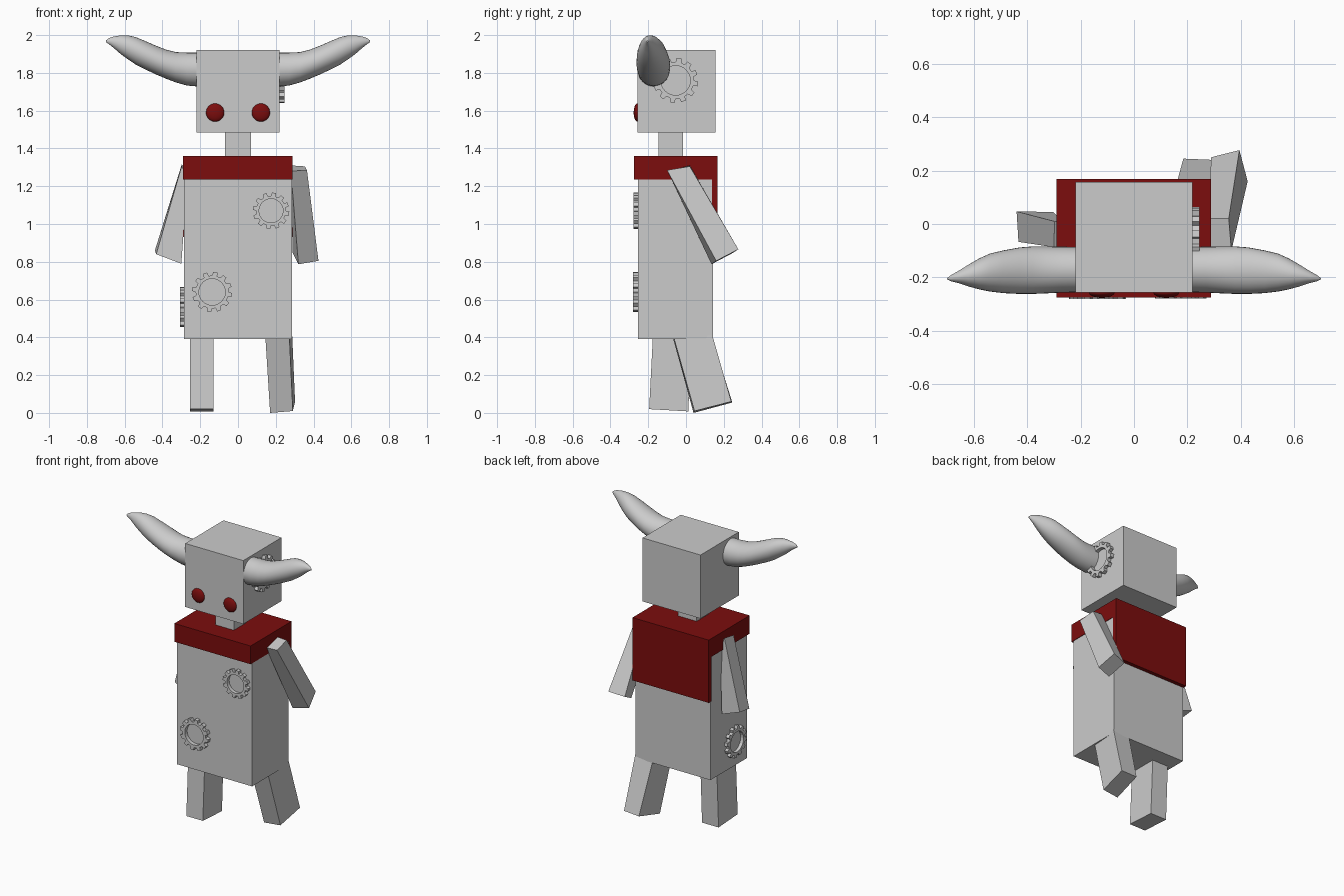
import bpy, bmesh, math
from mathutils import Vector, Matrix

if "Cube" in bpy.data.objects:
    bpy.data.objects.remove(bpy.data.objects["Cube"])


def material(name, rgb):
    m = bpy.data.materials.new(name)
    m.diffuse_color = (*rgb, 1)
    m.use_nodes = True
    m.node_tree.nodes["Principled BSDF"].inputs["Base Color"].default_value = m.diffuse_color
    return m


GREY = material("light_grey", (0.6, 0.6, 0.6))
RED = material("dark_red", (0.2, 0.004, 0.004))


def make(name, verts, faces, mat):
    me = bpy.data.meshes.new(name)
    me.from_pydata(verts, [], faces)
    bm = bmesh.new()
    bm.from_mesh(me)
    bmesh.ops.recalc_face_normals(bm, faces=bm.faces)
    bm.to_mesh(me)
    bm.free()
    me.materials.append(mat)
    ob = bpy.data.objects.new(name, me)
    bpy.context.collection.objects.link(ob)
    return ob


def smooth(ob, angle):
    bpy.ops.object.select_all(action='DESELECT')
    ob.select_set(True)
    bpy.context.view_layer.objects.active = ob
    bpy.ops.object.shade_smooth_by_angle(angle=math.radians(angle))


def block(name, bottom, top, mat=GREY):
    """Six-sided block from four bottom and four top corners."""
    sides = [(i, (i + 1) % 4, (i + 1) % 4 + 4, i + 4) for i in range(4)]
    return make(name, bottom + top, [(0, 1, 2, 3), (4, 5, 6, 7)] + sides, mat)


def box(name, x, y, z, mat=GREY):
    ring = [(x[0], y[0]), (x[1], y[0]), (x[1], y[1]), (x[0], y[1])]
    return block(name, [(*p, z[0]) for p in ring], [(*p, z[1]) for p in ring], mat)


def gear(name, centre, normal, r, depth, teeth=12):
    """Toothed ring lying on a flat wall; r is the pitch radius."""
    rot = Vector(normal).to_track_quat('Z', 'Y').to_matrix()
    steps = ((0.0, 0.9), (0.4, 0.9), (0.5, 1.1), (0.9, 1.1))
    angles, radii = [], []
    for t in range(teeth):
        for off, k in steps:
            angles.append((t + off) * 2 * math.pi / teeth)
            radii.append(r * k)
    n = len(angles)
    verts = []
    for scale_in, h in ((False, -0.01), (False, depth), (True, depth), (True, -0.01)):
        for a, rad in zip(angles, radii):
            q = r * 0.72 if scale_in else rad
            verts.append(Vector(centre) + rot @ Vector((q * math.cos(a), q * math.sin(a), h)))
    faces = [(k * n + i, k * n + (i + 1) % n, (k + 1) % 4 * n + (i + 1) % n, (k + 1) % 4 * n + i)
             for k in range(4) for i in range(n)]
    return make(name, verts, faces, GREY)


# Head, neck, torso
box("head", (-0.22, 0.22), (-0.257, 0.157), (1.485, 1.92))
box("neck", (-0.07, 0.07), (-0.145, -0.015), (1.34, 1.50))
box("torso", (-0.285, 0.285), (-0.255, 0.142), (0.39, 1.35))

# Red shoulder collar and short back cape
box("collar", (-0.29, 0.288), (-0.275, 0.168), (1.235, 1.36), RED)
box("cape", (-0.29, 0.288), (0.138, 0.168), (0.93, 1.3), RED)

# Right-hand arm (+x), swung back, and the other splayed outwards
block("arm_swung",
      [(0.32, 0.135, 0.787), (0.426, 0.16, 0.805), (0.395, 0.277, 0.866), (0.289, 0.25, 0.848)],
      [(0.28, -0.098, 1.28), (0.365, -0.10, 1.285), (0.355, 0.02, 1.305), (0.28, 0.02, 1.31)])
block("arm_splayed",
      [(-0.433, -0.067, 0.84), (-0.30, -0.085, 0.79), (-0.303, 0.045, 0.81), (-0.44, 0.047, 0.86)],
      [(-0.30, -0.087, 1.30), (-0.265, -0.09, 1.28), (-0.265, 0.01, 1.28), (-0.298, 0.01, 1.315)])

# Legs
block("leg_back",
      [(0.17, 0.04, 0.0), (0.29, 0.045, 0.01), (0.302, 0.24, 0.06), (0.185, 0.245, 0.055)],
      [(0.145, -0.07, 0.40), (0.272, -0.065, 0.40), (0.287, 0.14, 0.41), (0.155, 0.135, 0.41)])
block("leg_front",
      [(-0.255, -0.195, 0.02), (-0.13, -0.195, 0.02), (-0.13, 0.012, 0.008), (-0.255, 0.012, 0.008)],
      [(-0.255, -0.175, 0.41), (-0.13, -0.175, 0.41), (-0.13, 0.03, 0.40), (-0.255, 0.03, 0.40)])

# Horns: x, centre y, centre z, half-width y, half-height z
HORN = [(0.20, -0.171, 1.817, 0.085, 0.090), (0.27, -0.171, 1.82, 0.086, 0.087),
        (0.33, -0.172, 1.83, 0.088, 0.080), (0.38, -0.173, 1.846, 0.089, 0.077),
        (0.43, -0.175, 1.866, 0.087, 0.076), (0.49, -0.179, 1.893, 0.080, 0.075),
        (0.54, -0.182, 1.916, 0.071, 0.073), (0.58, -0.187, 1.934, 0.058, 0.064),
        (0.62, -0.193, 1.949, 0.041, 0.050), (0.66, -0.199, 1.963, 0.022, 0.029),
        (0.685, -0.203, 1.968, 0.012, 0.015), (0.70, -0.205, 1.967, 0.003, 0.004)]
SEG = 32
for side, label in ((1, "right"), (-1, "left")):
    verts = [(side * x, y + ry * math.cos(2 * math.pi * i / SEG), z + rz * math.sin(2 * math.pi * i / SEG))
             for x, y, z, ry, rz in HORN for i in range(SEG)]
    faces = [(k * SEG + i, k * SEG + (i + 1) % SEG, (k + 1) * SEG + (i + 1) % SEG, (k + 1) * SEG + i)
             for k in range(len(HORN) - 1) for i in range(SEG)]
    last = (len(HORN) - 1) * SEG
    faces += [tuple(range(SEG)), tuple(range(last, last + SEG))]
    smooth(make("horn_" + label, verts, faces, GREY), 50)

# Eyes: flattened balls on the face
for side, label in ((1, "right"), (-1, "left")):
    bpy.ops.mesh.primitive_uv_sphere_add(segments=32, ring_count=16, radius=1,
                                         location=(side * 0.121, -0.257, 1.59))
    eye = bpy.context.object
    eye.name = "eye_" + label
    eye.scale = (0.048, 0.02, 0.048)
    eye.data.materials.append(RED)
    smooth(eye, 60)

# Gears fixed to the walls
gear("gear_chest", (0.175, -0.255, 1.07), (0, -1, 0), 0.088, 0.024)
gear("gear_belly", (-0.137, -0.255, 0.64), (0, -1, 0), 0.097, 0.026)
gear("gear_hip", (-0.285, -0.115, 0.56), (-1, 0, 0), 0.097, 0.022)
gear("gear_head", (0.22, -0.055, 1.76), (1, 0, 0), 0.108, 0.025)
